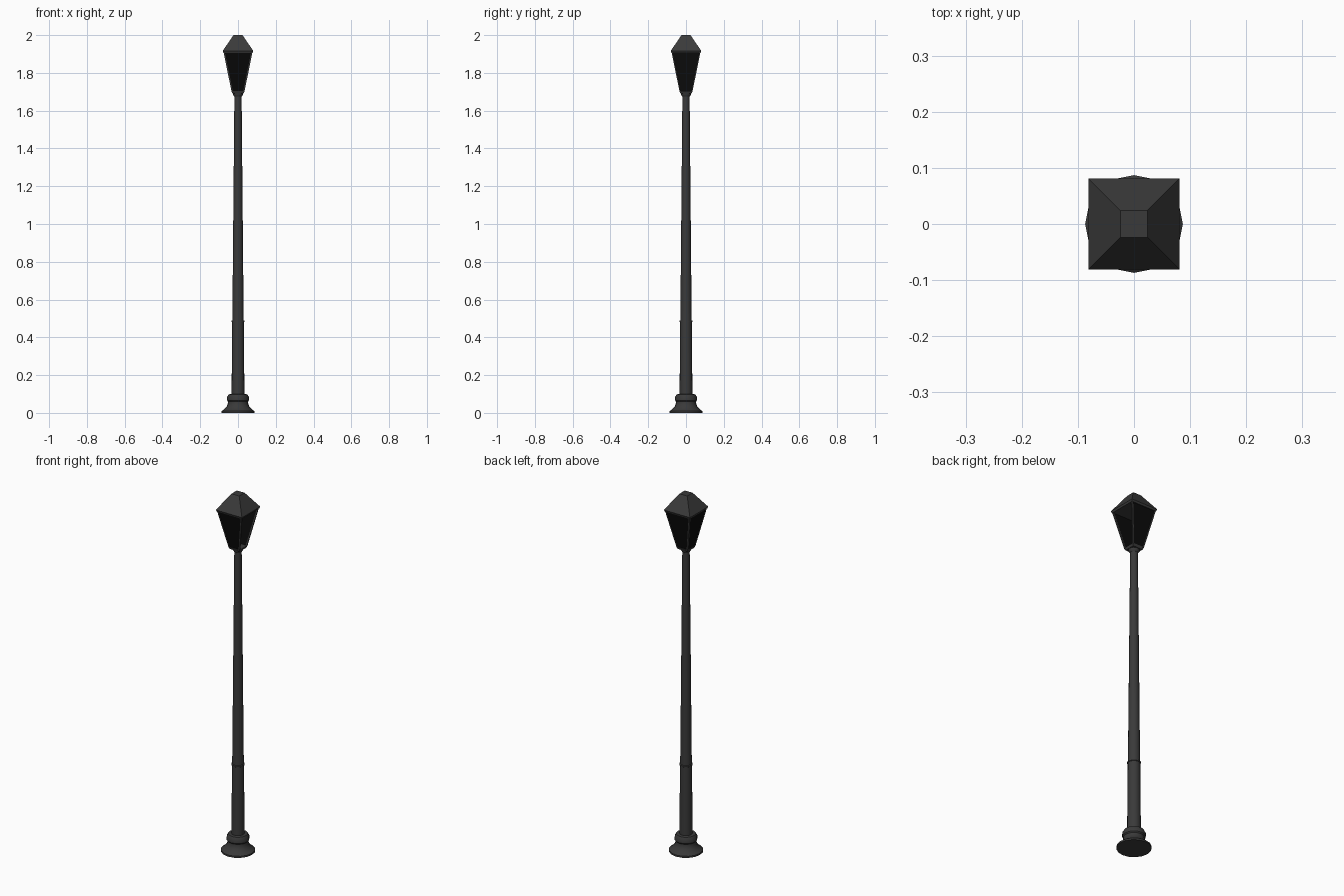
import bpy
from math import sin, cos, pi, radians

if "Cube" in bpy.data.objects:
    bpy.data.objects.remove(bpy.data.objects["Cube"])


def material(name, v):
    m = bpy.data.materials.new(name)
    m.diffuse_color = (v, v, v, 1)
    m.use_nodes = True
    m.node_tree.nodes["Principled BSDF"].inputs["Base Color"].default_value = m.diffuse_color
    return m


IRON = material("dark iron", 0.042)
GLASS = material("black glass", 0.003)


def make(name, verts, faces, mat, smooth=False):
    me = bpy.data.meshes.new(name)
    me.from_pydata(verts, [], faces)
    me.materials.append(mat)
    ob = bpy.data.objects.new(name, me)
    bpy.context.collection.objects.link(ob)
    if smooth:
        bpy.context.view_layer.objects.active = ob
        ob.select_set(True)
        bpy.ops.object.shade_smooth_by_angle(angle=radians(35))
        ob.select_set(False)
    return ob


def lathe(name, profile, n=16):
    verts = [(r * cos(2 * pi * i / n), r * sin(2 * pi * i / n), z)
             for r, z in profile for i in range(n)]
    faces = [(k * n + i, k * n + (i + 1) % n, (k + 1) * n + (i + 1) % n, (k + 1) * n + i)
             for k in range(len(profile) - 1) for i in range(n)]
    last = (len(profile) - 1) * n
    faces += [tuple(reversed(range(n))), tuple(range(last, last + n))]
    return make(name, verts, faces, IRON, True)


BOX = [(3, 2, 1, 0), (4, 5, 6, 7), (0, 1, 5, 4), (1, 2, 6, 5), (2, 3, 7, 6), (3, 0, 4, 7)]


def rect(x0, x1, y0, y1, z):
    return [(x0, y0, z), (x1, y0, z), (x1, y1, z), (x0, y1, z)]


def frustum(name, z0, h0, z1, h1):
    return make(name, rect(-h0, h0, -h0, h0, z0) + rect(-h1, h1, -h1, h1, z1), BOX, IRON)


# Flared foot with collar, tapered pole with a joint ring, neck
lathe("foot", [(0.087, 0), (0.087, 0.009), (0.075, 0.018), (0.06, 0.032), (0.053, 0.052),
               (0.053, 0.06), (0.058, 0.066), (0.058, 0.084), (0.05, 0.098), (0.034, 0.1)])
lathe("pole", [(0.034, 0.09), (0.031, 0.48), (0.034, 0.482), (0.034, 0.488),
               (0.030, 0.49), (0.019, 1.69)])
lathe("neck", [(0.02, 1.675), (0.027, 1.685), (0.027, 1.695)])

# Lantern floor and roof
frustum("lantern_floor", 1.692, 0.030, 1.705, 0.035)
frustum("roof_eave", 1.906, 0.077, 1.916, 0.081)
frustum("roof", 1.916, 0.081, 2.0, 0.024)

# Slanted corner bars
T, Z0, Z1, H0, H1 = 0.007, 1.70, 1.908, 0.034, 0.076
for i, (sx, sy) in enumerate([(1, 1), (-1, 1), (-1, -1), (1, -1)]):
    v = []
    for z, h in ((Z0, H0), (Z1, H1)):
        xs, ys = sorted((sx * h, sx * (h - T))), sorted((sy * h, sy * (h - T)))
        v += rect(*xs, *ys, z)
    make(f"corner_bar_{i + 1}", v, BOX, IRON)

# Glass panes on the back, left and front; the right side is open
for name, a in (("back", pi / 2), ("left", pi), ("front", -pi / 2)):
    v = []
    for z, h in ((Z0, H0), (Z1, H1)):
        for d, w in ((h - 0.005, -h + 0.003), (h - 0.002, -h + 0.003),
                     (h - 0.002, h - 0.003), (h - 0.005, h - 0.003)):
            v.append((d * cos(a) - w * sin(a), d * sin(a) + w * cos(a), z))
    make(f"glass_{name}", v, BOX, GLASS)
